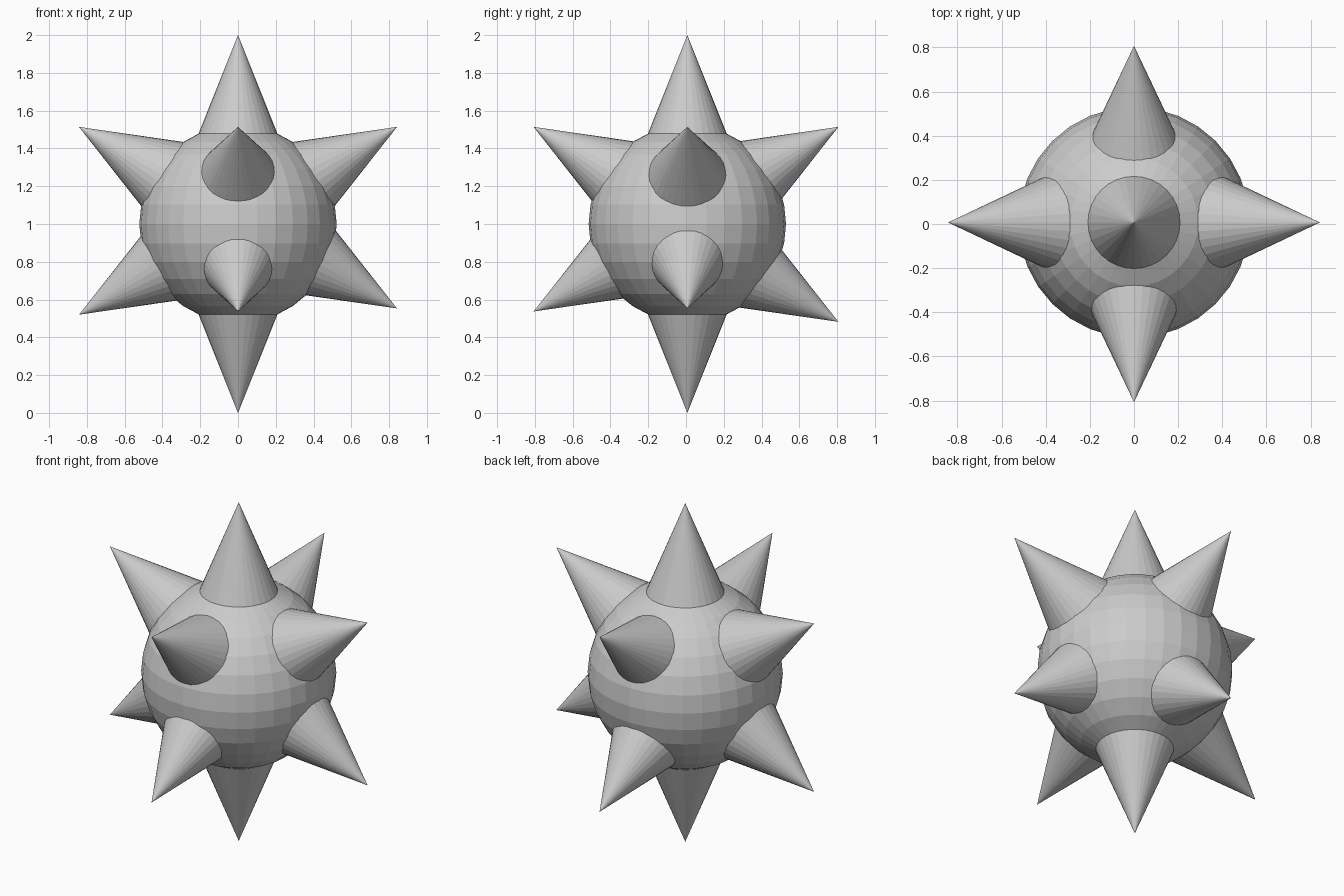
import bpy
from math import radians
from mathutils import Vector, Euler

if "Cube" in bpy.data.objects:
    bpy.data.objects.remove(bpy.data.objects["Cube"])

R = 0.5225          # ball radius, also the spike length
SPIKE_R = 0.4 * R   # spike base radius
CY = 0.007          # ball centre in y

# Faceted ball
bpy.ops.mesh.primitive_uv_sphere_add(segments=32, ring_count=16, radius=R,
                                     location=(0, CY, 1))
bpy.context.object.name = "ball"


def spike(name, tip, rot):
    """Cone whose point sits at tip, tilted by the given Euler angles."""
    e = Euler([radians(a) for a in rot])
    axis = e.to_matrix() @ Vector((0, 0, 1))
    bpy.ops.mesh.primitive_cone_add(vertices=32, radius1=SPIKE_R, radius2=0, depth=R,
                                    location=Vector(tip) - axis * R / 2, rotation=e)
    bpy.context.object.name = name


# Vertical spikes
spike("top_spike", (0, CY, 2), (0, 0, 0))
spike("bottom_spike", (0, CY, 0), (180, 0, 0))

# Side spikes: upper ring leans 30 degrees up, lower ring 30 degrees down
for level, tilt, heights in (("upper", 60, (1.514, 1.514, 1.514, 1.514)),
                             ("lower", 120, (0.553, 0.52, 0.537, 0.482))):
    right, left, front, back = heights
    spike(level + "_right_spike", (0.842, CY, right), (0, tilt, 0))
    spike(level + "_left_spike", (-0.842, CY, left), (0, -tilt, 0))
    spike(level + "_front_spike", (0, -0.807, front), (tilt, 0, 0))
    spike(level + "_back_spike", (0, 0.807, back), (-tilt, 0, 0))
